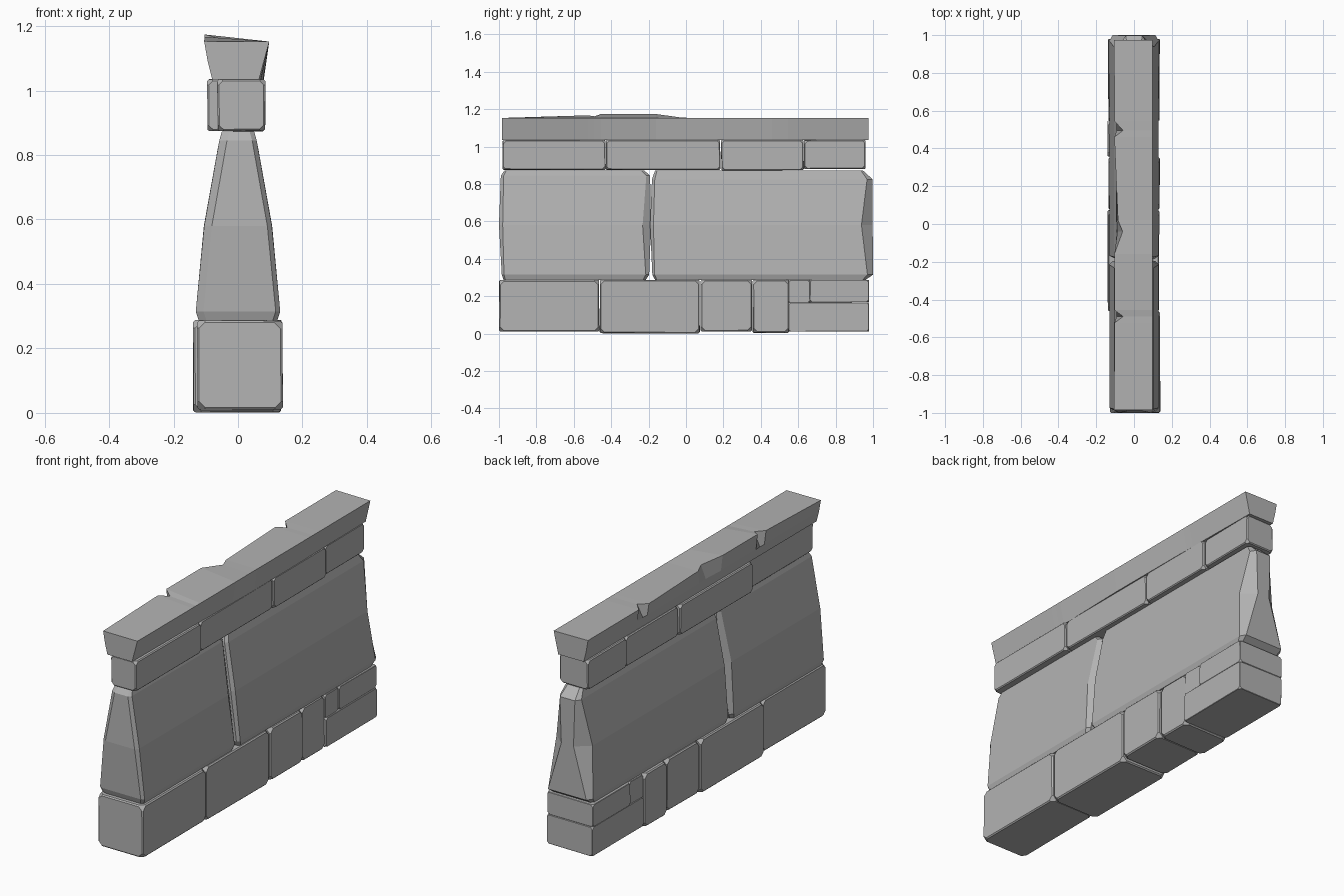
import bpy, bmesh, random

random.seed(4)
stone = bpy.data.materials.new("stone")
stone.diffuse_color = (0.45, 0.45, 0.45, 1)


def finish(name, bm):
    bmesh.ops.recalc_face_normals(bm, faces=bm.faces)
    me = bpy.data.meshes.new(name)
    bm.to_mesh(me)
    bm.free()
    me.materials.append(stone)
    ob = bpy.data.objects.new(name, me)
    bpy.context.collection.objects.link(ob)
    return ob


def loft(name, rings):
    """Skin a list of equal-length closed rings and cap both ends."""
    bm = bmesh.new()
    vs = [[bm.verts.new(p) for p in r] for r in rings]
    n = len(rings[0])
    for a, b in zip(vs, vs[1:]):
        for i in range(n):
            j = (i + 1) % n
            bm.faces.new((a[i], a[j], b[j], b[i]))
    bm.faces.new(vs[0])
    bm.faces.new(vs[-1])
    return finish(name, bm)


def brick(name, x, y, z, corner=0.03, edge=0.005, jitter=0.003):
    """Slightly irregular block with cut corners and thin worn edges."""
    bm = bmesh.new()
    bmesh.ops.create_cube(bm, size=1)
    for v in bm.verts:
        for k, (lo, hi) in enumerate((x, y, z)):
            s = 1 if v.co[k] > 0 else -1
            v.co[k] = (hi if s > 0 else lo) - s * random.uniform(0, jitter)
    bmesh.ops.bevel(bm, geom=bm.verts[:], offset=corner, segments=1,
                    affect='VERTICES', profile=0.5)
    # wear only the long edges left between the cut corners
    worn = [e for e in bm.edges if all(len(f.verts) > 3 for f in e.link_faces)]
    bmesh.ops.bevel(bm, geom=worn, offset=edge, segments=1,
                    affect='EDGES', profile=0.5)
    return finish(name, bm)


def slab(name, levels):
    """Tapered slab; level: z, half width, y0, chamfer0, y1, chamfer1, inset1."""
    rings = []
    for z, w, y0, c0, y1, c1, k1 in levels:
        k = 0.014
        rings.append([(w, y0 + c0, z), (w, y1 - c1, z), (w - k1, y1, z),
                      (k1 - w, y1, z), (-w, y1 - c1, z), (-w, y0 + c0, z),
                      (k * 1.7 - w, y0, z), (w - k, y0, z)])
    return loft(name, rings)


# Foundation course
base = [(-0.127, 0.14, -1.0, -0.463, 0.01, 0.288),
        (-0.141, 0.135, -0.462, 0.074, 0.0, 0.288),
        (-0.135, 0.137, 0.076, 0.354, 0.01, 0.288),
        (-0.141, 0.128, 0.355, 0.552, 0.003, 0.288),
        (-0.135, 0.137, 0.548, 0.98, 0.01, 0.168),
        (-0.132, 0.13, 0.545, 0.665, 0.162, 0.288),
        (-0.138, 0.135, 0.66, 0.98, 0.166, 0.288)]
for i, b in enumerate(base):
    brick(f"base_stone_{i + 1}", b[0:2], b[2:4], b[4:6], 0.03 if i < 4 else 0.014,
          0.006 if i < 4 else 0.002)

# Two tapered wall slabs
slab("wall_slab_front", [
    (0.287, 0.122, -0.975, 0.01, -0.215, 0.015, 0.015),
    (0.315, 0.131, -0.985, 0.012, -0.197, 0.018, 0.018),
    (0.58, 0.105, -1.0, 0.02, -0.187, 0.045, 0.03),
    (0.845, 0.058, -0.99, 0.015, -0.192, 0.02, 0.015),
    (0.873, 0.05, -0.97, 0.01, -0.225, 0.015, 0.015)])
slab("wall_slab_back", [
    (0.287, 0.122, -0.165, 0.01, 0.96, 0.015, 0.015),
    (0.315, 0.131, -0.18, 0.012, 1.0, 0.03, 0.018),
    (0.58, 0.106, -0.192, 0.018, 0.998, 0.06, 0.07),
    (0.825, 0.062, -0.182, 0.015, 0.998, 0.03, 0.018),
    (0.873, 0.05, -0.165, 0.01, 0.945, 0.01, 0.015)])

# Upper brick course
upper = [(-0.065, 0.087, -0.982, -0.428, 0.874),
         (-0.096, 0.078, -0.43, 0.185, 0.874),
         (-0.088, 0.082, 0.187, 0.63, 0.872),
         (-0.096, 0.074, 0.63, 0.962, 0.878)]
for i, (x0, x1, y0, y1, z0) in enumerate(upper):
    brick(f"upper_brick_{i + 1}", (x0, x1), (y0, y1), (z0, 1.036), 0.022)

# Coping with a raised rear edge, a broken facet and two chipped notches
stations = [  # y, top-left x, top-left z, side x, bottom-right x
    (-0.985, -0.105, 1.153, -0.094, 0.065), (-0.525, -0.104, 1.167, -0.094, 0.07),
    (-0.49, -0.058, 1.162, -0.092, 0.07), (-0.455, -0.104, 1.174, -0.094, 0.072),
    (-0.16, -0.104, 1.174, -0.094, 0.078), (-0.04, -0.06, 1.157, -0.088, 0.08),
    (0.02, -0.085, 1.153, -0.092, 0.08),
    (0.46, -0.104, 1.154, -0.094, 0.078), (0.495, -0.058, 1.152, -0.092, 0.076),
    (0.545, -0.104, 1.154, -0.094, 0.076), (0.975, -0.105, 1.154, -0.094, 0.07)]
loft("coping", [[(-0.08, y, 1.034), (br, y, 1.034), (0.097, y, 1.152),
                 (tx, y, tz), (mx, y, 1.09)]
                for y, tx, tz, mx, br in stations])
